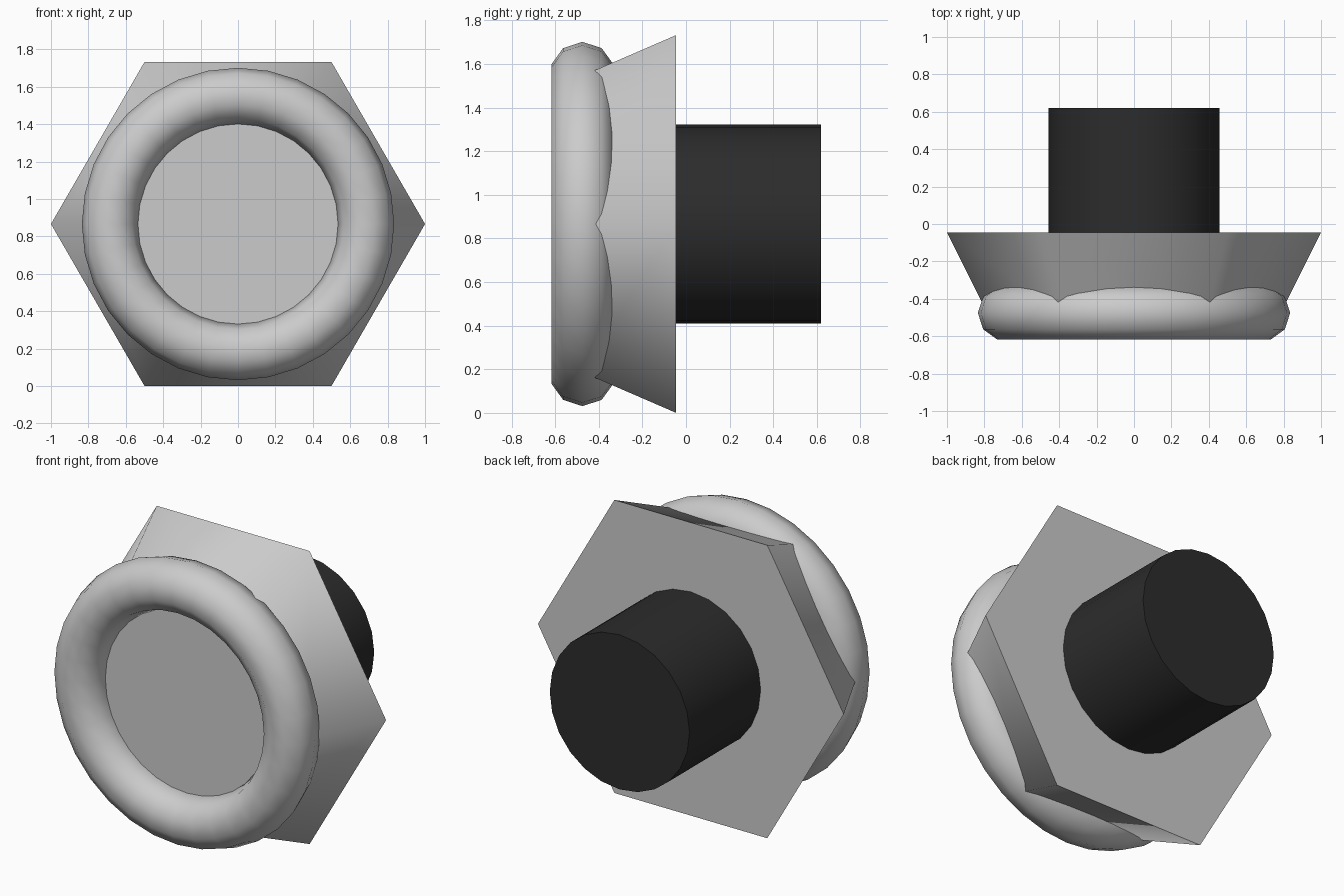
import bpy
from math import pi, radians, sqrt

if "Cube" in bpy.data.objects:
    bpy.data.objects.remove(bpy.data.objects["Cube"])

CZ = sqrt(3) / 2      # height of the common axis (hexagon rests on a flat)
Y_BACK = -0.045       # back face of the hexagonal head
Y_RING = -0.475       # front face of the head and centre plane of the ring


def finish(name, angle):
    ob = bpy.context.object
    ob.name = name
    ob.data.name = name
    bpy.ops.object.shade_smooth_by_angle(angle=radians(angle))
    return ob


def solid(name, sides, r_back, r_front, y_back, y_front, angle, spin=0.0):
    """Prism or frustum lying along the y axis."""
    bpy.ops.mesh.primitive_cone_add(
        vertices=sides, radius1=r_back, radius2=r_front,
        depth=y_back - y_front, location=(0, (y_back + y_front) / 2, CZ),
        rotation=(pi / 2, spin, 0))
    return finish(name, angle)


# Tapered hexagonal head, points to left and right
solid("hex_head", 6, 1.0, 0.785, Y_BACK, Y_RING, 60, spin=pi / 6)

# Rounded ring on the front rim
bpy.ops.mesh.primitive_torus_add(
    major_segments=32, minor_segments=10, major_radius=0.685,
    minor_radius=0.15, location=(0, Y_RING, CZ), rotation=(pi / 2, 0, 0))
finish("front_ring", 60)

# Dark round shank behind the head
shank = solid("shank", 24, 0.457, 0.457, 0.62, Y_BACK - 0.005, 40)
dark = bpy.data.materials.new("dark_rubber")
dark.diffuse_color = (0.025, 0.025, 0.025, 1)
dark.use_nodes = True
dark.node_tree.nodes["Principled BSDF"].inputs["Base Color"].default_value = dark.diffuse_color
shank.data.materials.append(dark)
